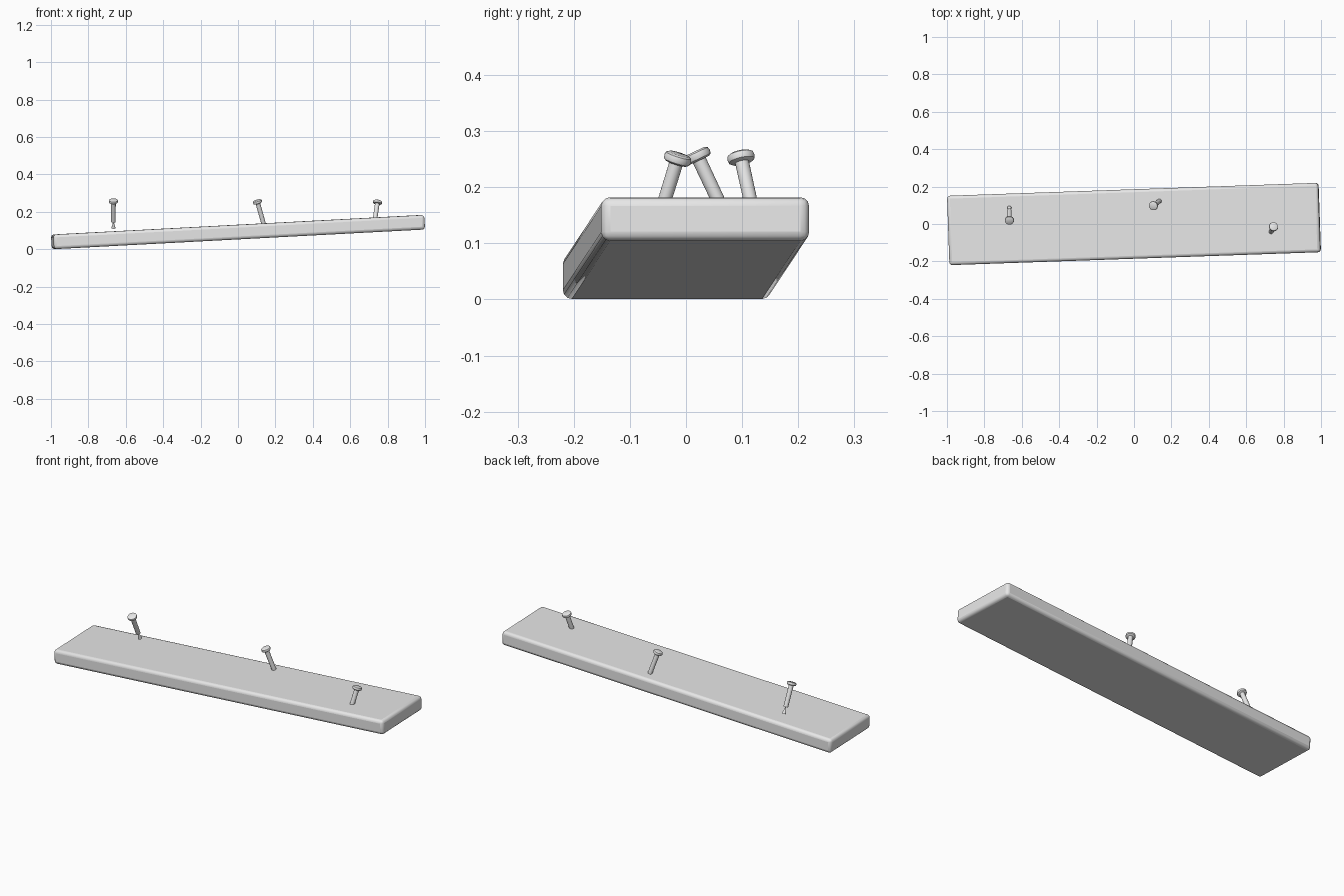
import bpy, bmesh, math
from mathutils import Vector

if "Cube" in bpy.data.objects:
    bpy.data.objects.remove(bpy.data.objects["Cube"])

grey = bpy.data.materials.new("plain grey")
grey.diffuse_color = (0.8, 0.8, 0.8, 1)
grey.use_nodes = True
grey.node_tree.nodes["Principled BSDF"].inputs["Base Color"].default_value = grey.diffuse_color


def finish(obj):
    obj.data.materials.append(grey)
    bpy.ops.object.select_all(action='DESELECT')
    obj.select_set(True)
    bpy.context.view_layer.objects.active = obj
    bpy.ops.object.shade_smooth_by_angle(angle=math.radians(35))


def lathe(name, profile, sides=20):
    """Closed round part from (radius, height) pairs, listed bottom to top."""
    bm = bmesh.new()
    rings = []
    for r, z in profile:
        rings.append([bm.verts.new((r * math.cos(2 * math.pi * i / sides),
                                    r * math.sin(2 * math.pi * i / sides), z))
                      for i in range(sides)])
    for a, b in zip(rings, rings[1:]):
        for i in range(sides):
            j = (i + 1) % sides
            bm.faces.new((a[i], a[j], b[j], b[i]))
    bm.faces.new(rings[0][::-1])
    bm.faces.new(rings[-1])
    mesh = bpy.data.meshes.new(name)
    bm.to_mesh(mesh)
    bm.free()
    obj = bpy.data.objects.new(name, mesh)
    bpy.context.collection.objects.link(obj)
    finish(obj)
    return obj


# Plank: slightly tilted, rounded board
bpy.ops.mesh.primitive_cube_add(size=1, location=(0, 0, 0.0915))
plank = bpy.context.object
plank.name = "plank"
plank.scale = (1.988, 0.371, 0.078)
bpy.ops.object.transform_apply(location=False, rotation=False, scale=True)
plank.rotation_euler = (0, math.radians(-3.03), math.radians(2.0))
bevel = plank.modifiers.new("rounded edges", 'BEVEL')
bevel.width = 0.016
bevel.segments = 3
finish(plank)

# Nails: head centre and downward lean (dx, dy per unit of drop)
nails = {
    "left": ((-0.666, 0.020, 0.256), (0.0, 0.47)),
    "middle": ((0.104, 0.098, 0.253), (0.28, 0.22)),
    "right": ((0.746, -0.015, 0.251), (-0.15, -0.31)),
}
head = [(0.019, -0.009), (0.0235, -0.006), (0.025, 0.0), (0.0235, 0.006), (0.018, 0.009)]
shaft = [(0.012, -0.122), (0.0125, -0.005)]
point = [(0.011, -0.158), (0.002, -0.121)]
for side, (pos, (dx, dy)) in nails.items():
    axis = Vector((-dx, -dy, 1))
    turn = axis.to_track_quat('Z', 'Y').to_euler()
    for part, profile in (("head", head), ("shaft", shaft), ("point", point)):
        obj = lathe(f"{side}_nail_{part}", profile)
        obj.location = pos
        obj.rotation_euler = turn
